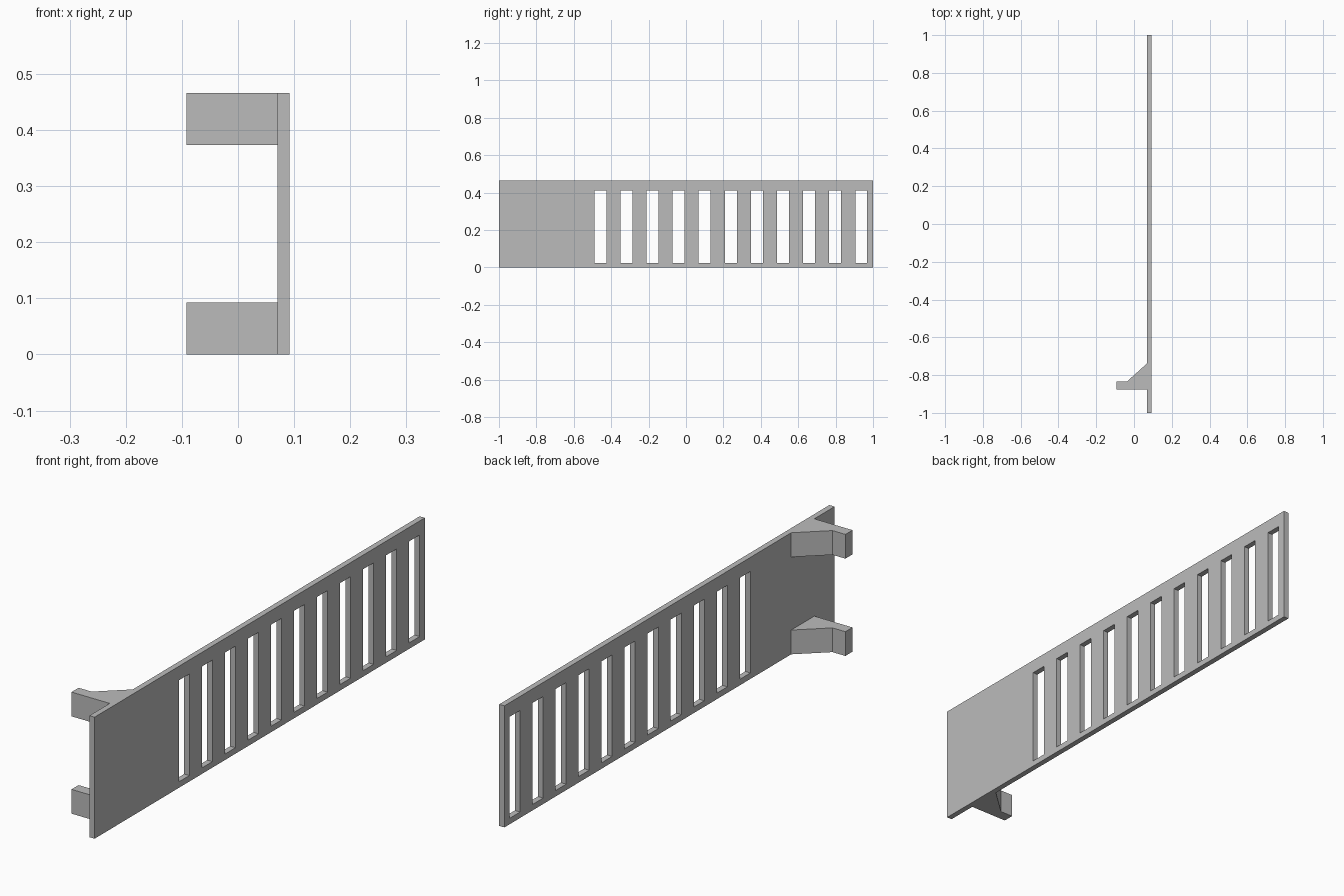
import bpy
import bmesh
from mathutils import Vector

cube = bpy.data.objects.get("Cube")
if cube:
    bpy.data.objects.remove(cube, do_unlink=True)

HEIGHT = 0.466
PLATE_X, PLATE_THICK = 0.07, 0.022
SLOT_COUNT, SLOT_START, SLOT_PITCH, SLOT_WIDTH = 11, -0.49, 0.1395, 0.064
SLOT_BOTTOM, SLOT_TOP = 0.023, 0.412
BRACKET_HEIGHT = 0.093

grey = bpy.data.materials.new("plain grey")
grey.use_nodes = True
colour = (0.5, 0.5, 0.5, 1)
grey.diffuse_color = colour
grey.node_tree.nodes["Principled BSDF"].inputs["Base Color"].default_value = colour


def extrude_object(name, bm, offset):
    """Thicken the flat faces in bm along offset and make an object."""
    bmesh.ops.remove_doubles(bm, verts=bm.verts, dist=1e-5)
    base = bm.faces[:]
    result = bmesh.ops.extrude_face_region(bm, geom=base, use_keep_orig=True)
    moved = [v for v in result["geom"] if isinstance(v, bmesh.types.BMVert)]
    bmesh.ops.translate(bm, verts=moved, vec=Vector(offset))
    bmesh.ops.recalc_face_normals(bm, faces=bm.faces)
    mesh = bpy.data.meshes.new(name)
    bm.to_mesh(mesh)
    bm.free()
    mesh.materials.append(grey)
    obj = bpy.data.objects.new(name, mesh)
    bpy.context.collection.objects.link(obj)
    return obj


# Slotted plate: a grid of cells with the slot cells left open
ys = [-1.0]
for i in range(SLOT_COUNT):
    start = SLOT_START + i * SLOT_PITCH
    ys += [start, start + SLOT_WIDTH]
ys.append(1.0)
zs = [0, SLOT_BOTTOM, SLOT_TOP, HEIGHT]

bm = bmesh.new()
for col, (y0, y1) in enumerate(zip(ys, ys[1:])):
    for row, (z0, z1) in enumerate(zip(zs, zs[1:])):
        if col % 2 == 1 and row == 1:
            continue
        corners = [(y0, z0), (y1, z0), (y1, z1), (y0, z1)]
        bm.faces.new([bm.verts.new((PLATE_X, y, z)) for y, z in corners])
extrude_object("slotted_plate", bm, (PLATE_THICK, 0, 0))

# Two hook brackets with a sloped brace, at the bottom and top edges
profile = [(PLATE_X, -0.877), (PLATE_X, -0.737), (-0.037, -0.834),
           (-0.092, -0.834), (-0.092, -0.877)]
for name, z in (("lower_bracket", 0), ("upper_bracket", HEIGHT - BRACKET_HEIGHT)):
    bm = bmesh.new()
    bm.faces.new([bm.verts.new((x, y, z)) for x, y in profile])
    extrude_object(name, bm, (0, 0, BRACKET_HEIGHT))
